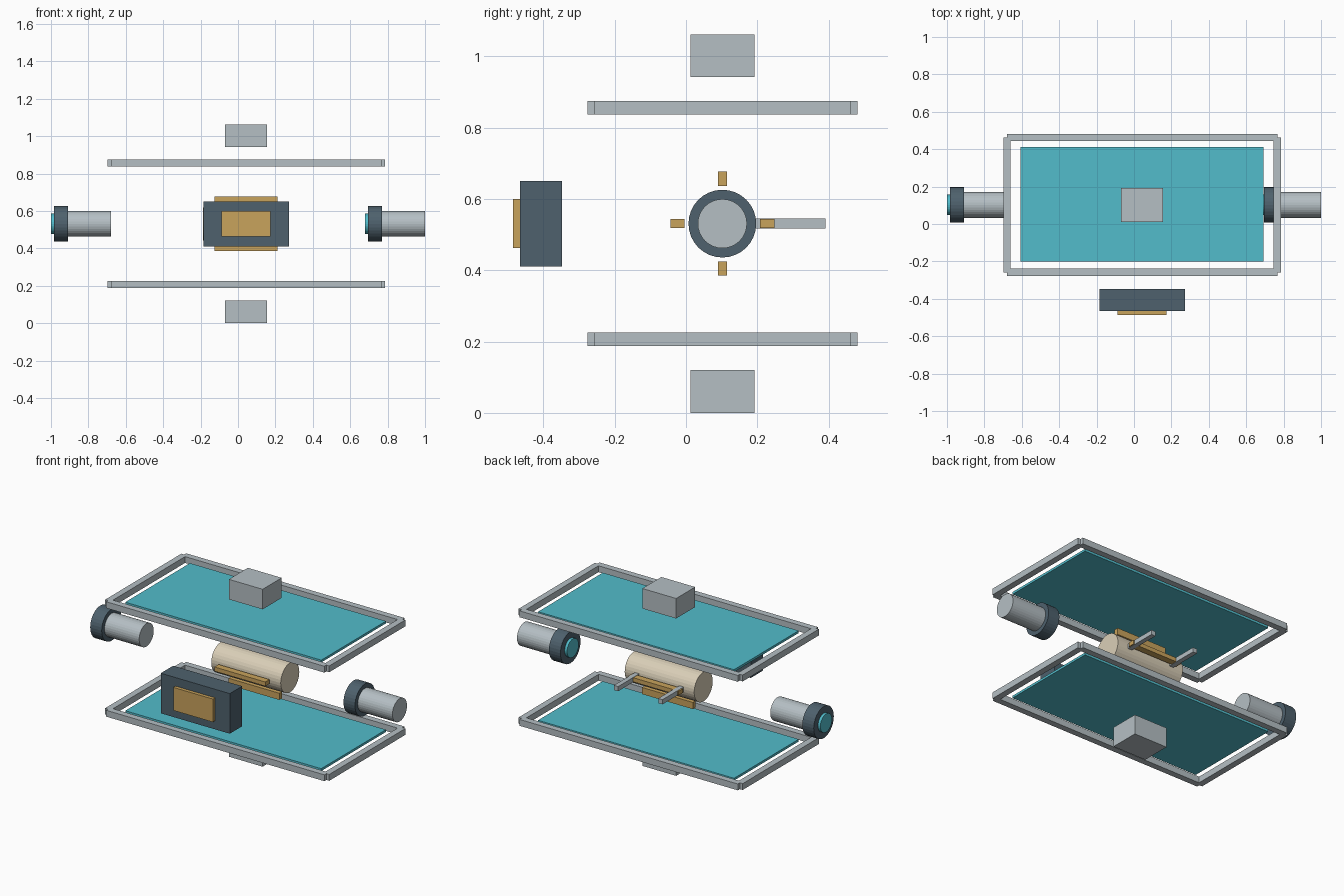
import bpy
import math

cube = bpy.data.objects.get("Cube")
if cube:
    bpy.data.objects.remove(cube, do_unlink=True)


def material(name, rgb):
    def linear(c):
        c /= 255
        return c / 12.92 if c <= 0.04045 else ((c + 0.055) / 1.055) ** 2.4
    colour = (*[linear(c) for c in rgb], 1)
    mat = bpy.data.materials.new(name)
    mat.use_nodes = True
    mat.diffuse_color = colour
    bsdf = next(n for n in mat.node_tree.nodes if n.type == 'BSDF_PRINCIPLED')
    bsdf.inputs["Base Color"].default_value = colour
    return mat


GREY = material("light grey", (181, 191, 196))
DARK = material("dark slate", (78, 97, 109))
TEAL = material("teal", (82, 188, 203))
GOLD = material("gold", (201, 163, 92))
CREAM = material("cream", (218, 207, 184))

# Shared centre of the assembly
CX, CY, CZ = 0.043, 0.102, 0.531


def finish(name, mat):
    obj = bpy.context.object
    obj.name = obj.data.name = name
    obj.data.materials.append(mat)
    return obj


def box(name, mat, centre, size):
    bpy.ops.mesh.primitive_cube_add(size=1, location=centre)
    obj = finish(name, mat)
    obj.scale = size
    bpy.ops.object.transform_apply(location=False, rotation=False, scale=True)
    return obj


def rod_x(name, mat, x0, x1, radius):
    bpy.ops.mesh.primitive_cylinder_add(
        vertices=32, radius=radius, depth=x1 - x0,
        location=((x0 + x1) / 2, CY, CZ), rotation=(0, math.pi / 2, 0))
    return finish(name, mat)


# Upper and lower framed panels with an end block each
HALF_X, HALF_Y, RAIL = 0.723, 0.36, 0.038
for level, s in (("upper", 1), ("lower", -1)):
    z = CZ + s * 0.325
    box(level + "_panel", TEAL, (CX, CY + 0.003, z), (1.298, 0.612, 0.014))
    box(level + "_block", GREY, (CX, CY, CZ + s * 0.471), (0.224, 0.18, 0.12))
    for side, t in (("back", 1), ("front", -1)):
        box(f"{level}_{side}_rail", GREY, (CX, CY + t * HALF_Y, z),
            (2 * HALF_X, RAIL, RAIL))
    for side, t in (("left", 1), ("right", -1)):
        box(f"{level}_{side}_rail", GREY, (CX + t * HALF_X, CY, z),
            (RAIL, 2 * HALF_Y, RAIL))

# Side pods: lens, collar and body, both facing the same way
for side, x in (("right", -1.0), ("left", 0.678)):
    rod_x(side + "_pod_lens", TEAL, x, x + 0.03, 0.055)
    rod_x(side + "_pod_collar", DARK, x + 0.016, x + 0.092, 0.095)
    rod_x(side + "_pod_body", GREY, x + 0.09, x + 0.322, 0.069)

# Central drum with four strips around it
rod_x("drum", CREAM, CX - 0.23, CX + 0.23, 0.088)
for side, s in (("upper", 1), ("lower", -1)):
    box(side + "_strip", GOLD, (CX, CY, CZ + s * 0.126), (0.337, 0.025, 0.04))
for side, s in (("back", 1), ("front", -1)):
    box(side + "_strip", GOLD, (CX, CY + s * 0.126, CZ), (0.337, 0.04, 0.025))

# Pair of rods behind the drum
for side, s in (("left", 1), ("right", -1)):
    box(side + "_rod", GREY, (CX + s * 0.147, 0.291, CZ), (0.028, 0.2, 0.028))

# Front unit with raised face plate
box("front_unit", DARK, (CX, -0.407, CZ), (0.457, 0.117, 0.24))
box("front_unit_plate", GOLD, (CX, -0.475, CZ), (0.261, 0.022, 0.138))
